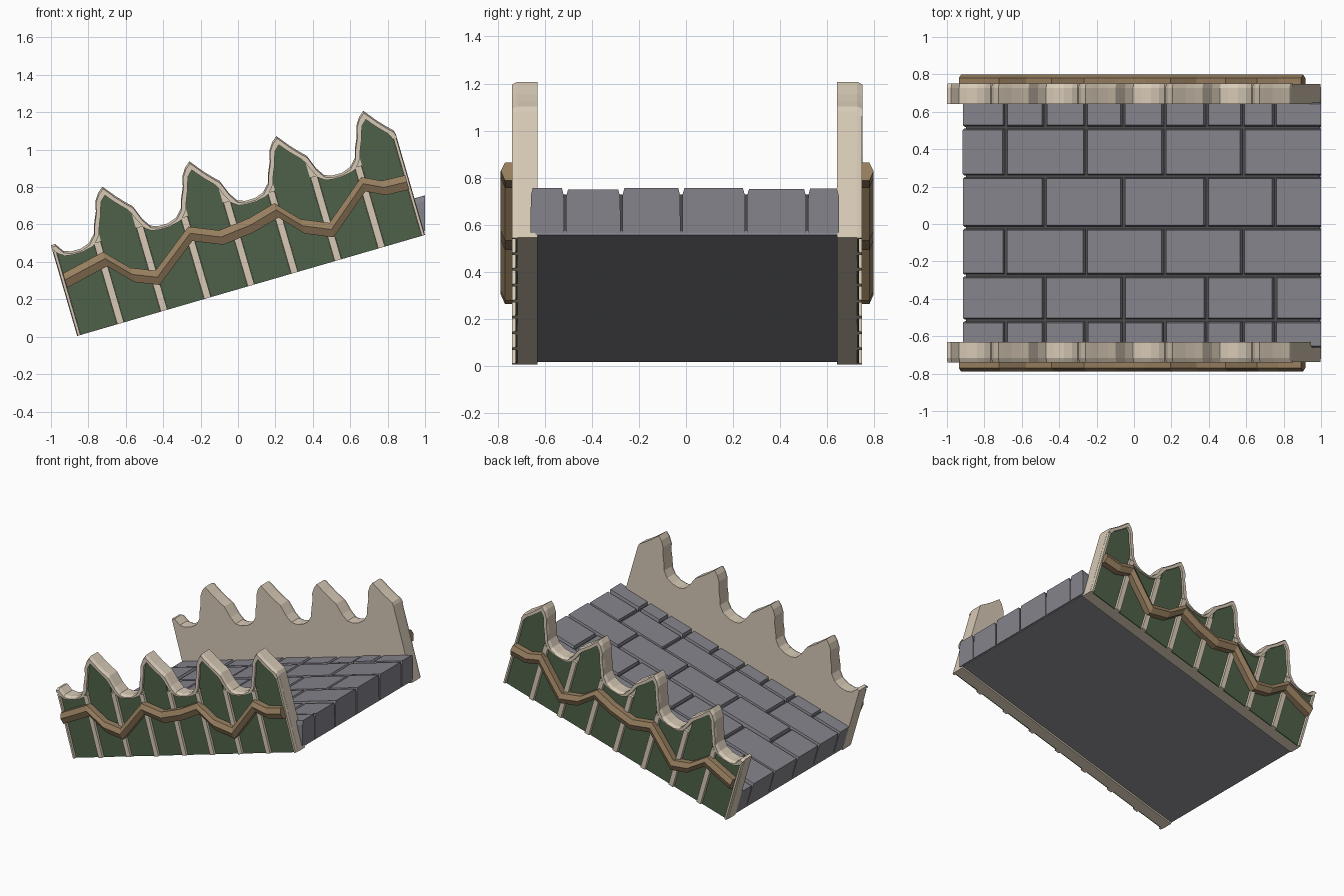
import bpy, bmesh, math, random

if "Cube" in bpy.data.objects:
    bpy.data.objects.remove(bpy.data.objects["Cube"])

random.seed(4)
ANG = math.atan2(0.54, 1.86)
C, S = math.cos(ANG), math.sin(ANG)
LENGTH = 1.937          # ramp length along the slope
PERIOD = LENGTH / 4     # one wave of the parapet
MID_Y = 0.005


def material(name, rgb):
    m = bpy.data.materials.new(name)
    m.diffuse_color = (*rgb, 1)
    m.use_nodes = True
    m.node_tree.nodes["Principled BSDF"].inputs["Base Color"].default_value = m.diffuse_color
    return m


STONE = material("pale_stone", (0.68, 0.59, 0.47))
GREEN = material("green_panel", (0.076, 0.12, 0.066))
WOOD = material("brown_wood", (0.31, 0.21, 0.115))
BRICK = material("grey_brick", (0.235, 0.23, 0.26))
MORTAR = material("dark_mortar", (0.07, 0.07, 0.075))


def P(u, y, v):
    """Slope coordinates (along, across, perpendicular) to world."""
    return (-0.86 + C * u - S * v, y, 0.004 + S * u + C * v)


def loft(bm, rings):
    """Closed solid through matching rings of world points."""
    vs = [[bm.verts.new(p) for p in r] for r in rings]
    n = len(vs[0])
    for a, b in zip(vs, vs[1:]):
        for i in range(n):
            bm.faces.new((a[i], a[(i + 1) % n], b[(i + 1) % n], b[i]))
    bm.faces.new(vs[0])
    bm.faces.new(vs[-1])


def finish(name, bm, mat):
    bmesh.ops.recalc_face_normals(bm, faces=bm.faces)
    me = bpy.data.meshes.new(name)
    bm.to_mesh(me)
    bm.free()
    me.materials.append(mat)
    ob = bpy.data.objects.new(name, me)
    bpy.context.collection.objects.link(ob)
    return ob


# Parapet top outline, one wave repeated four times
WAVE = [(.024, .505), (.055, .458), (.095, .443), (.15, .443), (.2, .46), (.238, .5),
        (.254, .55), (.281, .61), (.295, .665), (.322, .705), (.352, .729), (.375, .70),
        (.406, .66), (.445, .617), (.478, .584)]
TOP = [(0, .505)] + [(u + k * PERIOD, v) for k in range(4) for u, v in WAVE] + [(LENGTH, .56)]


def top(u):
    u = min(max(u, 0), LENGTH)
    for (a, va), (b, vb) in zip(TOP, TOP[1:]):
        if a <= u <= b:
            return va + (vb - va) * (u - a) / (b - a)
    return TOP[-1][1]


def inset(u):
    return min(top(u + d) for d in (-.022, -.011, 0, .011, .022)) - .02


# Dividing ribs and the panels between them
RIBS = [(max(0, k * PERIOD / 2 - .022), min(LENGTH, k * PERIOD / 2 + .022)) for k in range(9)]
PANELS = [(RIBS[k][1], RIBS[k + 1][0]) for k in range(8)]

# Wooden rail centre line, world x and z
RAIL = [(-.925, .30), (-.71, .415), (-.565, .33), (-.43, .315), (-.255, .55), (-.09, .53),
        (.07, .595), (.205, .675), (.345, .59), (.50, .57), (.67, .815), (.78, .795), (.905, .825)]

for side, label in ((-1, "front"), (1, "back")):
    Y = lambda d: MID_Y + side * d

    # wall body
    bm = bmesh.new()
    outline = [(0, 0)] + TOP + [(LENGTH, 0)]
    loft(bm, [[P(u, Y(d), v) for u, v in outline] for d in (.637, .722)])
    finish(label + "_wall", bm, STONE)

    # raised rim following the top
    bm = bmesh.new()
    us = sorted({round(u, 4) for u, _ in TOP} | {round(e, 4) for p in PANELS for e in p})
    loft(bm, [[P(u, Y(.715), top(u)), P(u, Y(.722), top(u)), P(u, Y(.745), top(u) - .012),
               P(u, Y(.745), inset(u)), P(u, Y(.715), inset(u))] for u in us])
    finish(label + "_rim", bm, STONE)

    # upright ribs
    bm = bmesh.new()
    for a, b in RIBS:
        h = min(inset(a), inset(b)) + .012
        loft(bm, [[P(a, Y(.715), v), P(a + .004, Y(.744), v), P(b - .004, Y(.744), v),
                   P(b, Y(.715), v)] for v in (0, h)])
    finish(label + "_ribs", bm, STONE)

    # green panels
    bm = bmesh.new()
    for a, b in PANELS:
        pu = [a] + [u for u, _ in TOP if a < u < b] + [b]
        pts = [(a, 0)] + [(u, inset(u)) for u in pu] + [(b, 0)]
        loft(bm, [[P(u, Y(d), v) for u, v in pts] for d in (.72, .73)])
    finish(label + "_panels", bm, GREEN)

    # zigzag rail with a ridged section
    bm = bmesh.new()
    section = [(.722, .04), (.775, .04), (.793, .003), (.775, -.04), (.722, -.04)]
    loft(bm, [[(x - S * h, Y(d), z + C * h) for d, h in section] for x, z in RAIL])
    finish(label + "_rail", bm, WOOD)

# Paving bricks: rows across, joints along x as seen from above
ODD, EVEN = [-.69, -.26, .16, .58], [-.48, -.06, .385, .75]
FULL = sorted(ODD + EVEN)
ROWS = [(-.665, -.515, FULL), (-.515, -.275, EVEN), (-.275, -.02, ODD),
        (-.02, .255, EVEN), (.255, .515, ODD), (.515, .655, FULL)]
bm = bmesh.new()
for y0, y1, joints in ROWS:
    ends = [0] + [(x + .916) / C for x in joints] + [None]
    for a, b in zip(ends, ends[1:]):
        h = .2 + random.uniform(-.005, .005)
        rings = []
        for v, g in ((.02, .004), (h - .03, .005), (h, .013)):
            ua = a + (g if a else 0)
            ub = b - g if b else LENGTH + S / C * v   # upper end is cut plumb
            # bricks in the outer rows run into the walls
            ya, yb = y0 + g, y1 - g
            if y0 < -.6 and b:
                ya = -.645
            rings.append([P(ua, ya, v), P(ub, ya, v), P(ub, yb, v), P(ua, yb, v)])
        loft(bm, rings)
finish("paving_bricks", bm, BRICK)

# Mortar bed showing in the gaps, and the plain underside
bm = bmesh.new()
loft(bm, [[P(u, y, v) for u, y in ((.012, -.64), (LENGTH - .008 + S / C * v, -.64),
           (LENGTH - .008 + S / C * v, .645), (.012, .645))] for v in (.03, .178)])
finish("mortar_bed", bm, MORTAR)
bm = bmesh.new()
loft(bm, [[P(u, y, v) for u, y in ((0, -.64), (LENGTH, -.64), (LENGTH, .645), (0, .645))]
          for v in (.012, .032)])
finish("underside", bm, BRICK)
